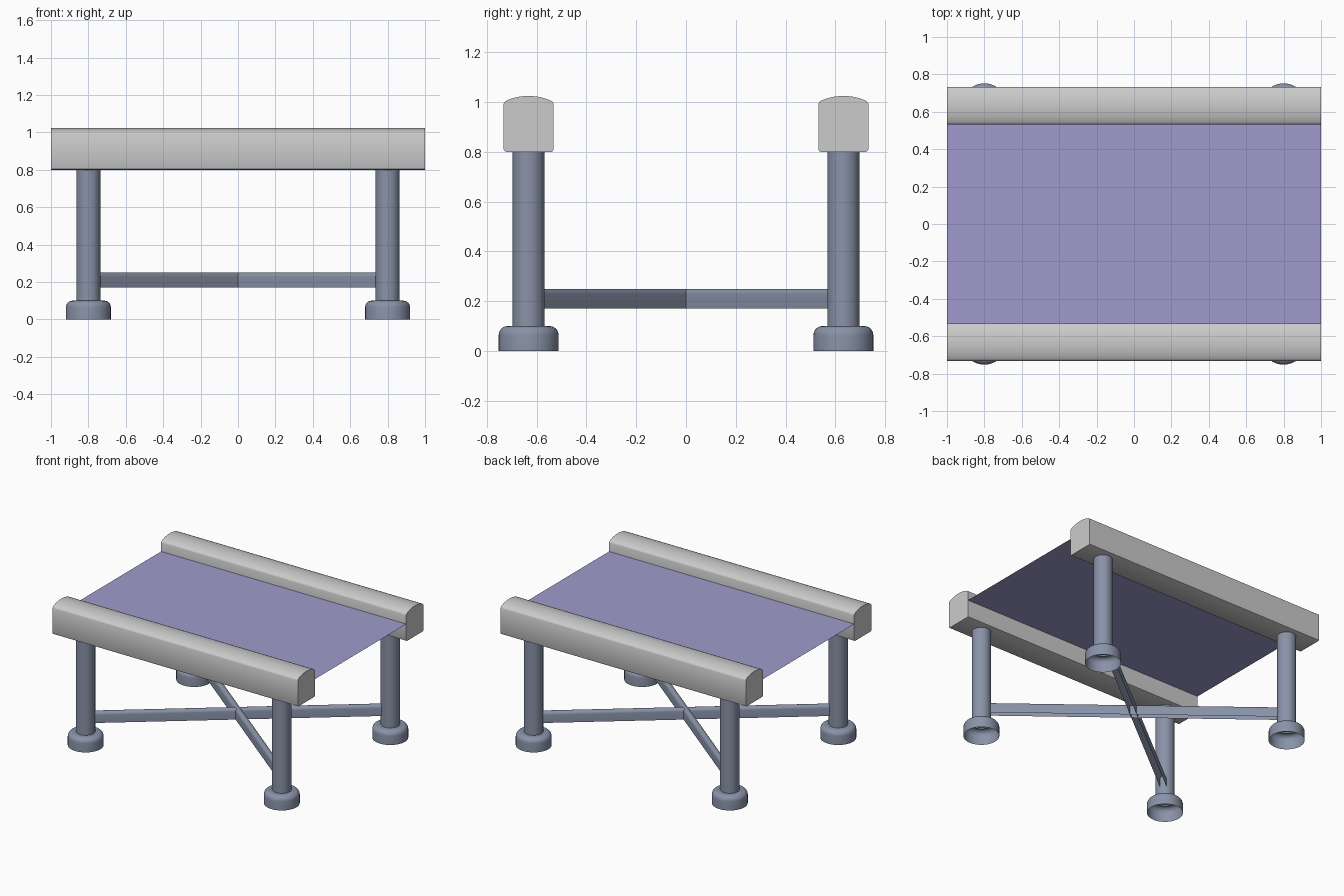
import bpy, bmesh, math

if "Cube" in bpy.data.objects:
    bpy.data.objects.remove(bpy.data.objects["Cube"])

LEG_X, LEG_Y = 0.80, 0.632


def material(name, rgb):
    m = bpy.data.materials.new(name)
    m.diffuse_color = (*rgb, 1.0)
    m.use_nodes = True
    m.node_tree.nodes["Principled BSDF"].inputs["Base Color"].default_value = m.diffuse_color
    return m


RAIL = material("light grey", (0.60, 0.60, 0.60))
METAL = material("blue grey metal", (0.25, 0.29, 0.39))
CLOTH = material("lavender", (0.35, 0.33, 0.61))


def finish(name, bm, mat, loc=(0, 0, 0), rot=0.0, angle=35, recalc=True):
    if recalc:
        bmesh.ops.recalc_face_normals(bm, faces=bm.faces)
    mesh = bpy.data.meshes.new(name)
    bm.to_mesh(mesh)
    bm.free()
    mesh.materials.append(mat)
    ob = bpy.data.objects.new(name, mesh)
    bpy.context.collection.objects.link(ob)
    ob.location = loc
    ob.rotation_euler.z = rot
    bpy.ops.object.select_all(action='DESELECT')
    ob.select_set(True)
    bpy.context.view_layer.objects.active = ob
    bpy.ops.object.shade_smooth_by_angle(angle=math.radians(angle))
    return ob


def extrude_x(profile, x0, x1, closed):
    """Sweep a (y, z) profile along x; closed profiles get end caps."""
    bm = bmesh.new()
    a = [bm.verts.new((x0, y, z)) for y, z in profile]
    b = [bm.verts.new((x1, y, z)) for y, z in profile]
    n = len(profile)
    for i in range(n if closed else n - 1):
        j = (i + 1) % n
        bm.faces.new((a[i], b[i], b[j], a[j]))
    if closed:
        bm.faces.new(a)
        bm.faces.new(b)
    return bm


def lathe(profile, steps=40):
    """Spin an open (radius, z) profile, given from bottom to top, around z."""
    bm = bmesh.new()
    rings = [[bm.verts.new((r * math.cos(t), r * math.sin(t), z))
              for t in (2 * math.pi * k / steps for k in range(steps))]
             for r, z in profile]
    for lo, hi in zip(rings, rings[1:]):
        for k in range(steps):
            j = (k + 1) % steps
            bm.faces.new((lo[k], lo[j], hi[j], hi[k]))
    bm.faces.new(rings[-1])
    return bm


# rail section: flat sides, gently crowned top, small rounded bottom corners
half = [(0.091, 0.800), (0.097, 0.803), (0.100, 0.810), (0.100, 0.993),
        (0.097, 1.000), (0.088, 1.006), (0.068, 1.014), (0.045, 1.020),
        (0.022, 1.023)]
rail_profile = half + [(0.0, 1.024)] + [(-y, z) for y, z in reversed(half)]

# foot: cup with rounded shoulder, open underneath
foot_profile = [(0.12, 0.0), (0.12, 0.065)]
foot_profile += [(0.085 + 0.035 * math.cos(math.radians(a)),
                  0.065 + 0.035 * math.sin(math.radians(a))) for a in range(15, 91, 15)]

for sy, side in ((-1, "front"), (1, "back")):
    finish(side + "_rail", extrude_x(rail_profile, -1, 1, True), RAIL,
           (0, sy * LEG_Y, 0))
    for sx, end in ((-1, "left"), (1, "right")):
        spot = (sx * LEG_X, sy * LEG_Y, 0)
        finish(f"{side}_{end}_leg", lathe([(0.064, 0.09), (0.064, 0.81)]),
               METAL, spot, recalc=False)
        finish(f"{side}_{end}_foot", lathe(foot_profile), METAL, spot, recalc=False)

# crossed braces: inverted channels, open underneath, running leg to leg
w, r = 0.022, 0.022
arch = [(-w, 0.17)]
arch += [(-w * math.cos(math.radians(a)), 0.25 - r + r * math.sin(math.radians(a)))
         for a in range(0, 181, 20)]
arch += [(w, 0.17)]
reach = math.hypot(LEG_X, LEG_Y) - 0.05
for s, label in ((1, "rising"), (-1, "falling")):
    finish(label + "_cross_brace", extrude_x(arch[::-1], -reach, reach, False),
           METAL, rot=s * math.atan2(LEG_Y, LEG_X), recalc=False)

# thin sheet stretched between the rails
bm = bmesh.new()
bm.faces.new([bm.verts.new((x, y, 0.928)) for x, y in
              ((-1, -0.535), (1, -0.535), (1, 0.535), (-1, 0.535))])
finish("bed_sheet", bm, CLOTH, recalc=False)
